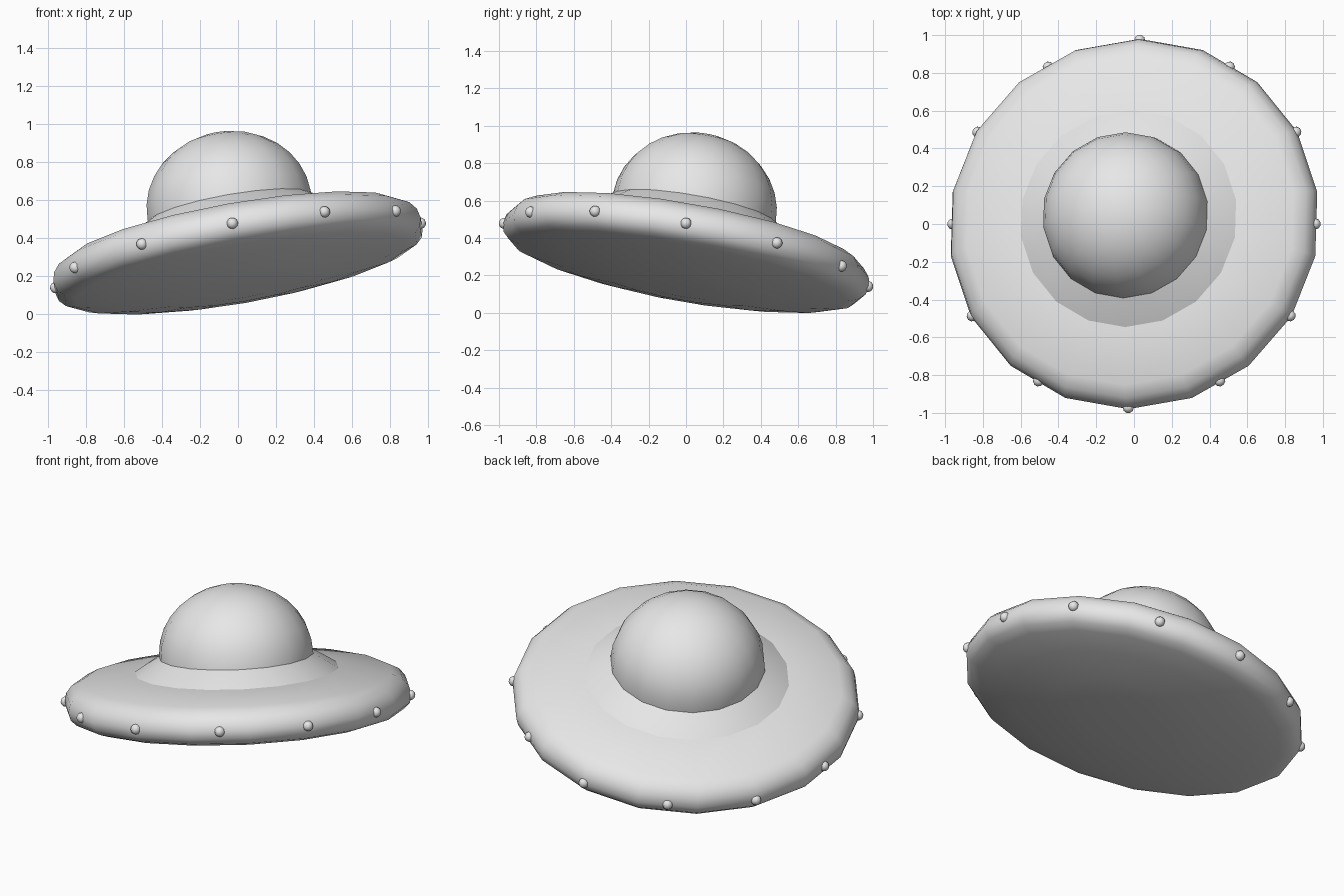
import bpy
import bmesh
from math import sin, cos, pi, radians
from mathutils import Matrix, Euler

default = bpy.data.objects.get("Cube")
if default:
    bpy.data.objects.remove(default, do_unlink=True)

GREY = (0.8, 0.8, 0.8, 1)
SIDES = 18
LIGHTS = 12
TILT = Matrix.Translation((0, 0, 0.31)) @ Euler((radians(-10), radians(-10), 0)).to_matrix().to_4x4()

metal = bpy.data.materials.new("light grey metal")
metal.use_nodes = True
metal.diffuse_color = GREY
metal.node_tree.nodes["Principled BSDF"].inputs["Base Color"].default_value = GREY


def finish(name, bm, sharp_angle):
    """Turn a bmesh into a tilted, smooth-shaded object."""
    bmesh.ops.remove_doubles(bm, verts=bm.verts, dist=0.0005)
    bmesh.ops.recalc_face_normals(bm, faces=bm.faces)
    mesh = bpy.data.meshes.new(name)
    bm.to_mesh(mesh)
    bm.free()
    mesh.materials.append(metal)
    obj = bpy.data.objects.new(name, mesh)
    bpy.context.collection.objects.link(obj)
    obj.matrix_world = TILT
    bpy.ops.object.select_all(action="DESELECT")
    obj.select_set(True)
    bpy.context.view_layer.objects.active = obj
    bpy.ops.object.shade_smooth_by_angle(angle=radians(sharp_angle))
    return obj


def lathe(name, profile, sharp_angle=30, crease_radius=None):
    """Spin a (radius, height) profile, with a corner at the front."""
    bm = bmesh.new()
    verts = [bm.verts.new((0, -r, z)) for r, z in profile]
    edges = [bm.edges.new(pair) for pair in zip(verts, verts[1:])]
    bmesh.ops.spin(bm, geom=verts + edges, cent=(0, 0, 0), axis=(0, 0, 1),
                   angle=2 * pi, steps=SIDES)
    obj = finish(name, bm, sharp_angle)
    if crease_radius:
        mesh = obj.data
        sharp = mesh.attributes.get("sharp_edge") or mesh.attributes.new("sharp_edge", "BOOLEAN", "EDGE")
        for edge in mesh.edges:
            ends = [mesh.vertices[i].co for i in edge.vertices]
            if all(abs(p.xy.length - crease_radius) < 0.002 and p.z > 0 for p in ends):
                sharp.data[edge.index].value = True
    return obj


# Saucer body: shallow underside, rounded rim, gently rising deck
lathe("saucer_body", [
    (0, -0.182), (0.27, -0.18), (0.47, -0.165), (0.72, -0.13), (0.89, -0.098),
    (0.95, -0.078), (0.983, -0.045), (0.995, 0), (0.983, 0.05), (0.95, 0.092),
    (0.887, 0.125), (0.58, 0.165), (0.42, 0.18)],
    sharp_angle=40, crease_radius=0.887)

# Sloped collar around the dome
lathe("dome_collar", [(0.59, 0.16), (0.575, 0.17), (0.51, 0.212), (0.43, 0.258)])

# Dome: half of a slightly flattened sphere
STEPS = 8
dome = [(0.442, 0.235)]
for i in range(STEPS + 1):
    a = i / STEPS * pi / 2
    dome.append((0.442 * cos(a), 0.26 + 0.4 * sin(a)))
lathe("dome", dome)

# Small round lights, seated on the rim
for i in range(LIGHTS):
    angle = i * 2 * pi / LIGHTS
    radius = 0.987 if i % 2 else 0.974
    bm = bmesh.new()
    place = Matrix.Translation((radius * cos(angle), radius * sin(angle), 0))
    bmesh.ops.create_uvsphere(bm, u_segments=10, v_segments=6, radius=0.03,
                              matrix=place @ Matrix.Rotation(angle, 4, "Z"))
    finish(f"rim_light_{i + 1}", bm, 60)
